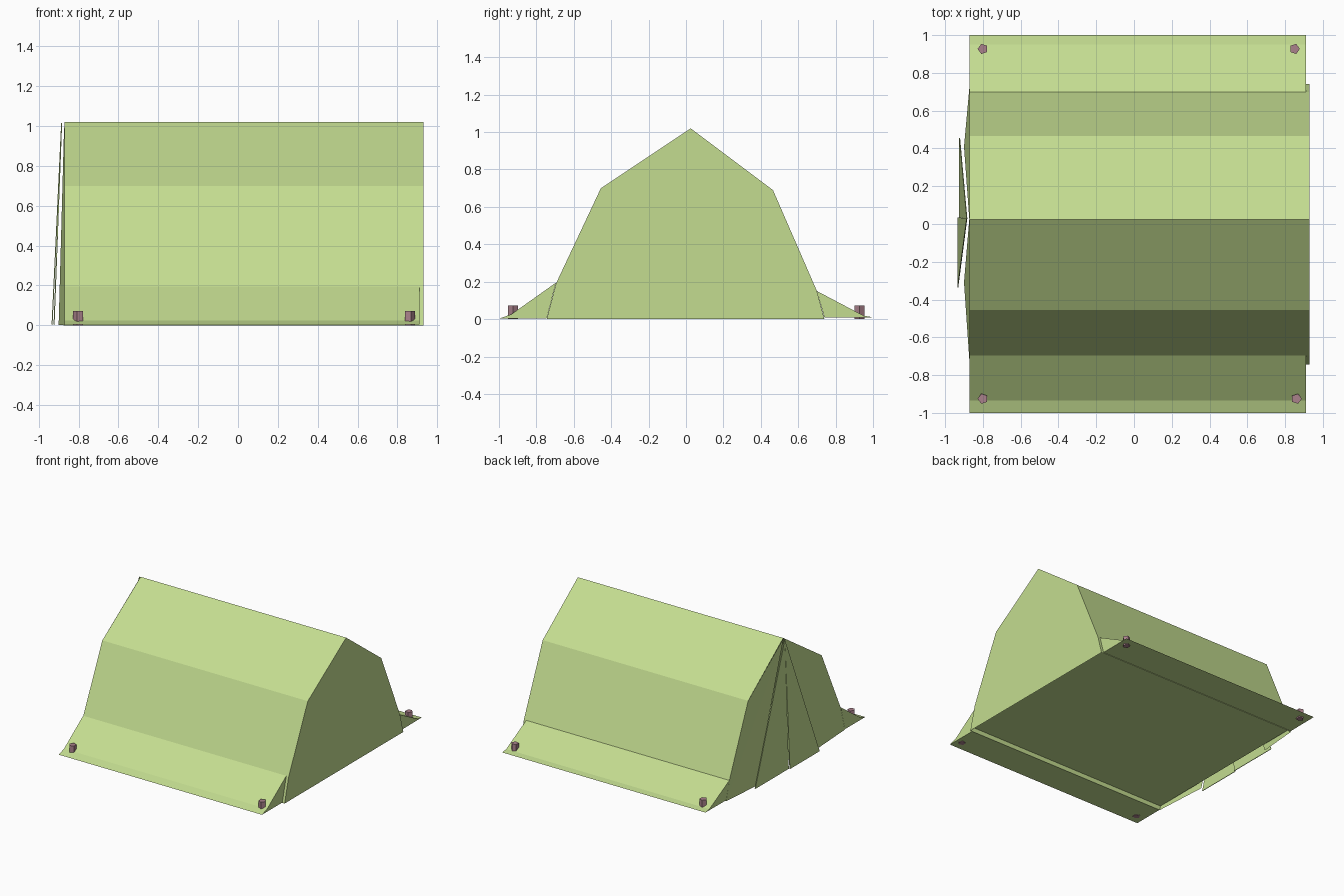
import bpy
from math import pi

if "Cube" in bpy.data.objects:
    bpy.data.objects.remove(bpy.data.objects["Cube"])


def material(name, color):
    m = bpy.data.materials.new(name)
    m.diffuse_color = (*color, 1)
    m.use_nodes = True
    m.node_tree.nodes["Principled BSDF"].inputs["Base Color"].default_value = m.diffuse_color
    return m


canvas = material("green_canvas", (0.55, 0.72, 0.28))
peg_mat = material("peg_mauve", (0.40, 0.22, 0.26))


def mesh(name, verts, faces, thickness=0):
    me = bpy.data.meshes.new(name)
    me.from_pydata(verts, [], faces)
    me.materials.append(canvas)
    ob = bpy.data.objects.new(name, me)
    bpy.context.collection.objects.link(ob)
    if thickness:
        mod = ob.modifiers.new("cloth", "SOLIDIFY")
        mod.thickness = thickness
        mod.offset = 0
    return ob


def sweep(name, profile, x0, x1, closed_ends=()):
    """Sheet from a y-z profile drawn along x, with chosen ends capped."""
    n = len(profile)
    verts = [(x, y, z) for x in (x0, x1) for y, z in profile]
    faces = [(i, n + i, n + i + 1, i + 1) for i in range(n - 1)]
    if 0 in closed_ends:
        faces.append(tuple(range(n)))
    if 1 in closed_ends:
        faces.append(tuple(reversed(range(n, 2 * n))))
    return mesh(name, verts, faces)


# Roof and side walls, with the closed end on the right
body = [(0.74, 0.0), (0.70, 0.15), (0.465, 0.69), (0.025, 1.02),
        (-0.455, 0.70), (-0.695, 0.19), (-0.745, 0.0)]
sweep("tent_body", body[::-1], -0.87, 0.93, (1,))

# Groundsheet set slightly above the wall hems
mesh("groundsheet", [(-0.87, -0.737, 0.03), (-0.87, 0.732, 0.03),
                     (0.93, 0.732, 0.03), (0.93, -0.737, 0.03)], [(0, 1, 2, 3)])

# Wedge-shaped skirts along the two long sides
sweep("front_skirt", [(-0.745, 0.003), (-1.0, 0.003), (-0.935, 0.025),
                      (-0.695, 0.195)], -0.87, 0.91, (0, 1))
sweep("back_skirt", [(0.70, 0.15), (0.95, 0.018), (1.0, 0.01),
                     (0.74, 0.008)], -0.87, 0.91, (0, 1))

# Entrance: split end wall with two overlapping door flaps
apex = (-0.872, 0.025, 1.02)
for side, pts, inner, door_x, door_y in (
        ("back", body[:3], 0.41, -0.923, 0.455),
        ("front", body[4:][::-1], -0.31, -0.933, -0.337)):
    hem, mid, eave = [(-0.87, y, z) for y, z in pts]
    wall = [apex, eave, mid, hem, (-0.90, inner, 0.003)]
    door = [(-0.885, 0.03, 1.015), (door_x, door_y, 0.003), (door_x, 0.035, 0.003)]
    wall_faces = [(0, 1, 2), (0, 2, 3), (0, 3, 4)]
    door_faces = [(0, 1, 2)]
    if side == "front":
        wall_faces = [f[::-1] for f in wall_faces]
        door_faces = [(2, 1, 0)]
    mesh(side + "_entrance_wall", wall, wall_faces)
    mesh(side + "_door_flap", door, door_faces, 0.005)

# Five-sided pegs at the corners
for x, y in ((-0.80, -0.925), (0.86, -0.925), (-0.80, 0.927), (0.85, 0.927)):
    bpy.ops.mesh.primitive_cylinder_add(vertices=5, radius=0.028, depth=0.073,
                                        location=(x, y, 0.0365),
                                        rotation=(0, 0, -pi / 2 if x > 0 else pi / 2))
    peg = bpy.context.object
    peg.name = "tent_peg"
    peg.data.materials.append(peg_mat)
